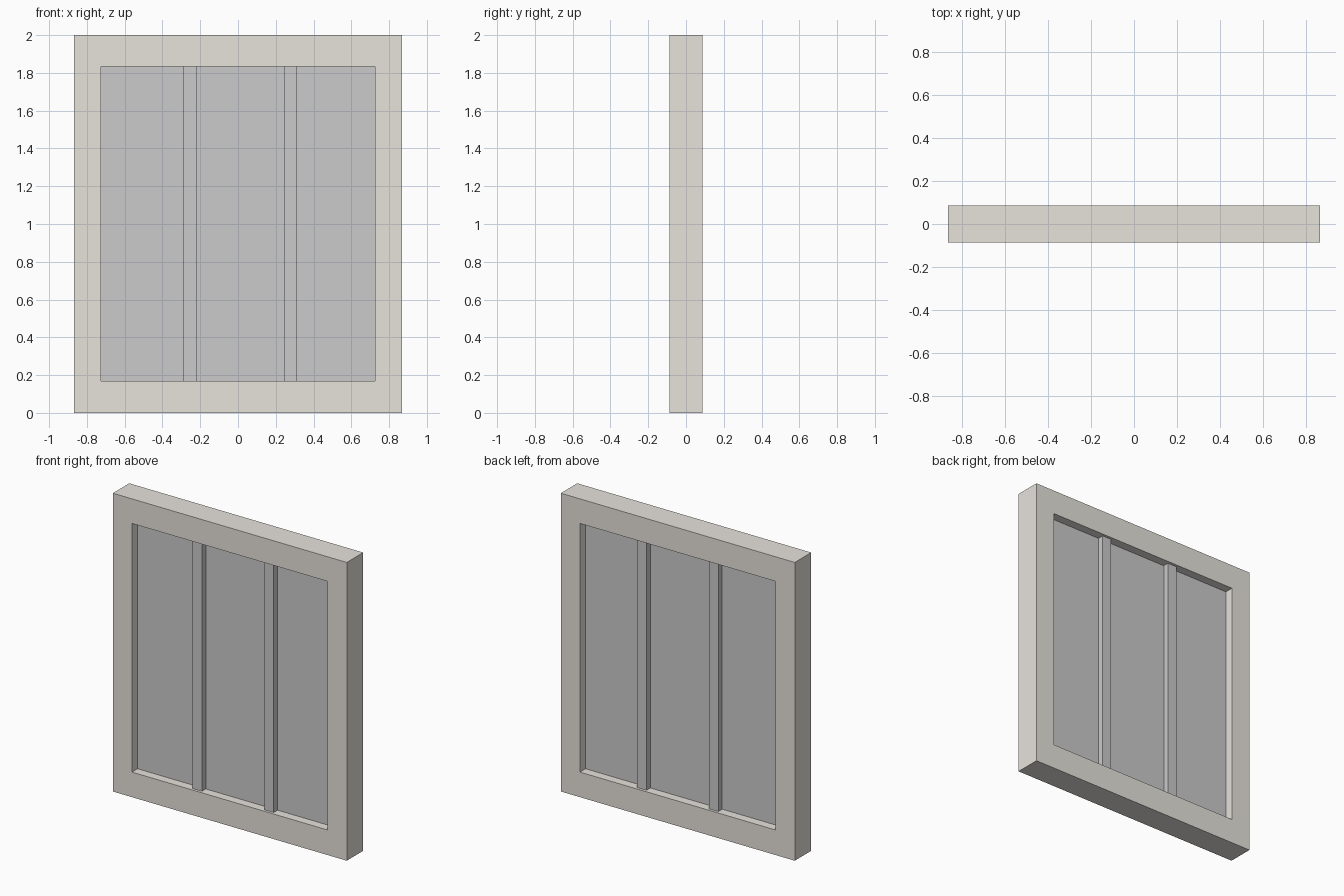
import bpy, bmesh

if "Cube" in bpy.data.objects:
    bpy.data.objects.remove(bpy.data.objects["Cube"])

W, H, D = 0.868, 2.0, 0.087          # half width, height, half depth
OW, OZ0, OZ1 = 0.726, 0.168, 1.835   # opening half width, bottom, top


def finish(name, bm, mat=None):
    bmesh.ops.recalc_face_normals(bm, faces=bm.faces)
    me = bpy.data.meshes.new(name)
    bm.to_mesh(me)
    bm.free()
    ob = bpy.data.objects.new(name, me)
    bpy.context.collection.objects.link(ob)
    if mat:
        me.materials.append(mat)
    return ob


def box(name, x0, x1, half_depth, z0, z1):
    bm = bmesh.new()
    bmesh.ops.create_cube(bm, size=1)
    for v in bm.verts:
        v.co.x = x0 if v.co.x < 0 else x1
        v.co.y = -half_depth if v.co.y < 0 else half_depth
        v.co.z = z0 if v.co.z < 0 else z1
    return finish(name, bm)


# Surrounding frame: a rectangular ring extruded through its depth
stone = bpy.data.materials.new("warm_frame")
stone.diffuse_color = (0.8, 0.77, 0.72, 1)
stone.use_nodes = True
stone.node_tree.nodes["Principled BSDF"].inputs["Base Color"].default_value = stone.diffuse_color
bm = bmesh.new()
outer = [bm.verts.new((x, -D, z)) for x, z in ((-W, 0), (W, 0), (W, H), (-W, H))]
inner = [bm.verts.new((x, -D, z)) for x, z in ((-OW, OZ0), (OW, OZ0), (OW, OZ1), (-OW, OZ1))]
for i in range(4):
    j = (i + 1) % 4
    bm.faces.new((outer[i], outer[j], inner[j], inner[i]))
ext = bmesh.ops.extrude_face_region(bm, geom=bm.faces[:], use_keep_orig=True)
for v in ext["geom"]:
    if isinstance(v, bmesh.types.BMVert):
        v.co.y = D
finish("window_frame", bm, stone)

# Central panel filling the opening
box("panel", -OW, OW, 0.028, OZ0, OZ1)

# Two upright bars standing proud of the panel on both sides
for name, x in (("left_bar", -0.254), ("right_bar", 0.279)):
    box(name, x - 0.0345, x + 0.0345, 0.069, OZ0, OZ1)
